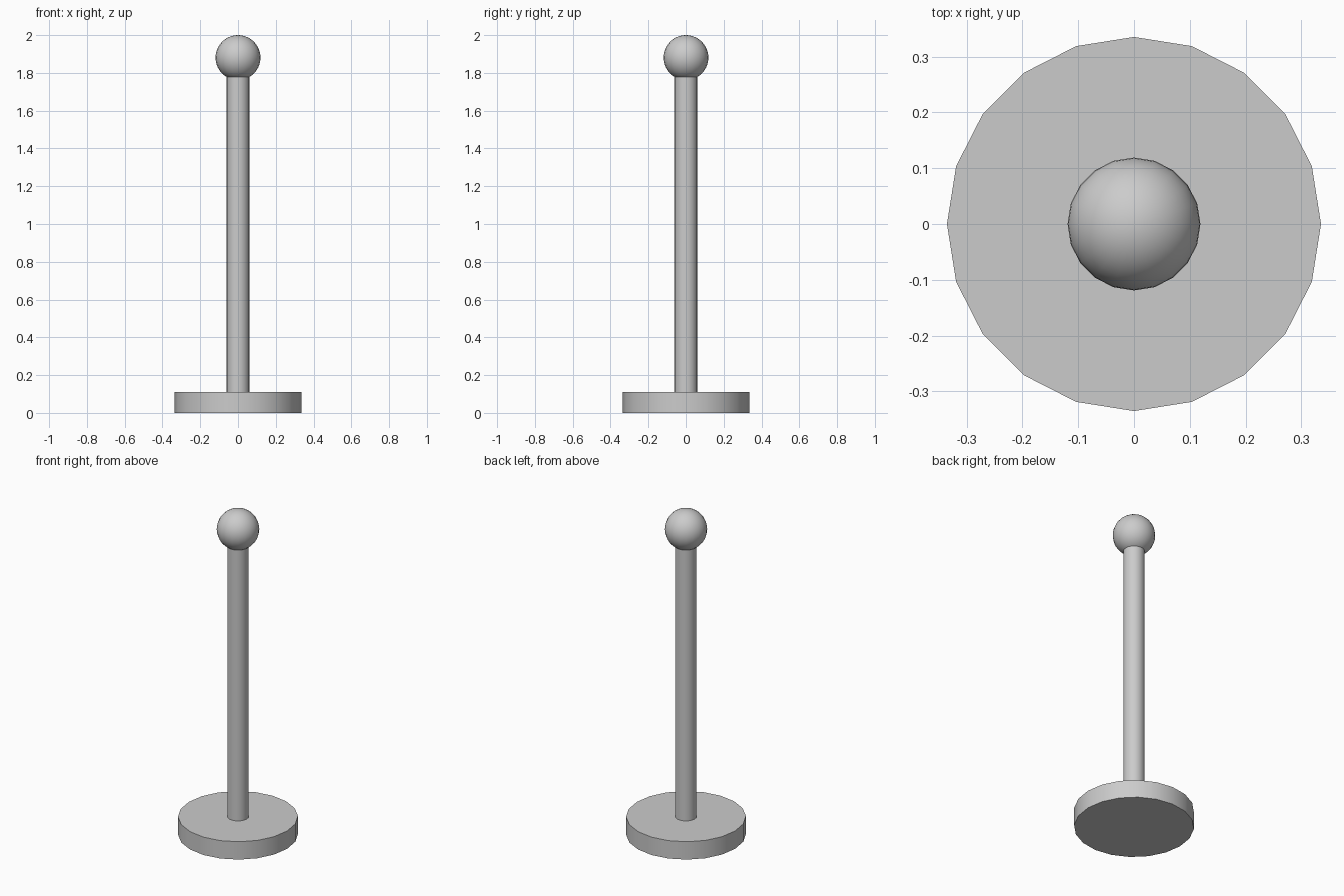
import bpy
from math import radians

if "Cube" in bpy.data.objects:
    bpy.data.objects.remove(bpy.data.objects["Cube"])

SIDES = 20


def finish(name):
    ob = bpy.context.object
    ob.name = name
    bpy.ops.object.shade_smooth_by_angle(angle=radians(35))
    return ob


def disc(name, radius, z0, z1):
    bpy.ops.mesh.primitive_cylinder_add(
        vertices=SIDES, radius=radius, depth=z1 - z0, location=(0, 0, (z0 + z1) / 2))
    return finish(name)


# Flat round foot
disc("base", 0.335, 0.0, 0.11)

# Upright post, seated slightly into the base and the ball
disc("post", 0.06, 0.10, 1.785)

# Ball on top
bpy.ops.mesh.primitive_uv_sphere_add(
    segments=SIDES, ring_count=20, radius=0.119, location=(0, 0, 1.881))
finish("ball_finial")
